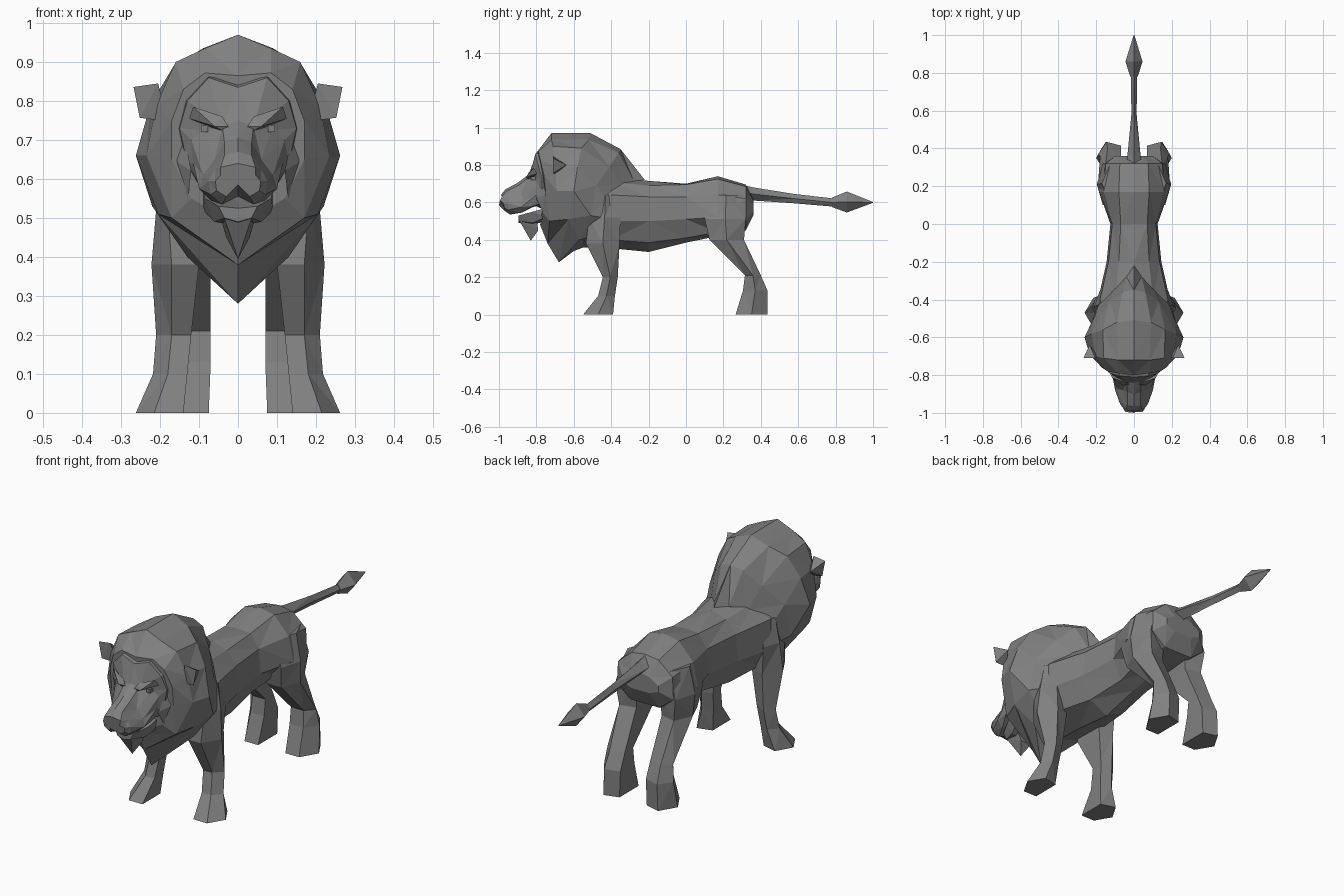
import bpy, bmesh
from mathutils import Vector

grey = bpy.data.materials.new("stone_grey")
grey.diffuse_color = (0.22, 0.22, 0.22, 1)


def finish(name, bm):
    bmesh.ops.remove_doubles(bm, verts=bm.verts, dist=0.0005)
    bmesh.ops.triangulate(bm, faces=[f for f in bm.faces if len(f.verts) == 4])
    bmesh.ops.recalc_face_normals(bm, faces=bm.faces)
    me = bpy.data.meshes.new(name)
    bm.to_mesh(me)
    bm.free()
    me.materials.append(grey)
    ob = bpy.data.objects.new(name, me)
    bpy.context.collection.objects.link(ob)
    return ob


def loft(name, rings):
    """Skin closed rings of equal length and cap both ends."""
    bm = bmesh.new()
    rows = [[bm.verts.new(p) for p in r] for r in rings]
    n = len(rows[0])
    for a, b in zip(rows, rows[1:]):
        for i in range(n):
            j = (i + 1) % n
            bm.faces.new((a[i], a[j], b[j], b[i]))
    bm.faces.new(rows[0])
    bm.faces.new(rows[-1])
    return finish(name, bm)


def full(half):
    """Mirror a half ring that runs from the top centre to the bottom centre."""
    return half + [(-x, y, z) for x, y, z in half[-2:0:-1]]


def at(y, *xz):
    return full([(x, y, z) for x, z in xz])


def hull(name, pts):
    bm = bmesh.new()
    for p in pts:
        bm.verts.new(p)
    bmesh.ops.convex_hull(bm, input=bm.verts)
    return finish(name, bm)


def pair(build, name, pts):
    for side, s in (("left", 1), ("right", -1)):
        if build is hull:
            hull(f"{side}_{name}", [(s * x, y, z) for x, y, z in pts])
        else:
            loft(f"{side}_{name}", [[(s * x, y, z) for x, y, z in r] for r in pts])


# torso
loft("torso", [
    at(-.55, (0, .74), (.10, .72), (.17, .62), (.18, .50), (.12, .40), (0, .36)),
    at(-.40, (0, .74), (.10, .71), (.18, .64), (.19, .50), (.13, .40), (0, .355)),
    at(-.20, (0, .715), (.08, .69), (.135, .63), (.145, .50), (.10, .385), (0, .335)),
    at(.00, (0, .70), (.07, .695), (.115, .63), (.125, .51), (.08, .41), (0, .385)),
    at(.17, (0, .74), (.08, .725), (.16, .64), (.185, .52), (.10, .44), (0, .42)),
    at(.32, (0, .695), (.075, .685), (.15, .62), (.155, .51), (.08, .45), (0, .45)),
    at(.36, (0, .62), (.05, .61), (.10, .58), (.10, .55), (.05, .53), (0, .53)),
])

# mane, from the point on the back to the rim around the face
loft("mane", [full(r) for r in (
    [(0, -.22, .72), (.04, -.28, .715), (.10, -.34, .69), (.185, -.42, .62),
     (.20, -.45, .52), (.14, -.50, .42), (0, -.52, .37)],
    [(0, -.35, .885), (.06, -.36, .865), (.13, -.41, .79), (.205, -.48, .69),
     (.22, -.51, .53), (.13, -.57, .40), (0, -.60, .34)],
    [(0, -.51, .97), (.09, -.52, .935), (.165, -.56, .89), (.225, -.58, .79),
     (.262, -.60, .66), (.205, -.63, .51), (0, -.68, .28)],
    [(0, -.72, .97), (.085, -.72, .935), (.16, -.71, .90), (.21, -.70, .79),
     (.235, -.69, .66), (.17, -.73, .50), (0, -.74, .38)],
    [(0, -.80, .865), (.085, -.79, .872), (.14, -.78, .83), (.17, -.76, .75),
     (.17, -.75, .65), (.12, -.77, .55), (0, -.78, .48)],
)])

# face and muzzle
loft("face", [full(r) for r in (
    [(0, -.74, .86), (.08, -.74, .87), (.14, -.73, .81), (.16, -.72, .73),
     (.14, -.72, .64), (.10, -.74, .58), (0, -.74, .55)],
    [(0, -.81, .835), (.075, -.805, .86), (.13, -.79, .80), (.15, -.77, .73),
     (.13, -.77, .64), (.10, -.79, .59), (0, -.80, .58)],
    [(0, -.84, .75), (.04, -.84, .735), (.085, -.81, .725), (.12, -.79, .70),
     (.115, -.80, .64), (.10, -.82, .58), (0, -.82, .575)],
    [(0, -.90, .705), (.035, -.89, .695), (.06, -.88, .65), (.09, -.87, .61),
     (.10, -.88, .575), (.07, -.88, .545), (0, -.88, .56)],
    [(0, -.965, .67), (.035, -.96, .66), (.06, -.95, .625), (.075, -.95, .595),
     (.07, -.95, .56), (.04, -.94, .535), (0, -.95, .555)],
    [(0, -.99, .64), (.045, -.985, .63), (.045, -.995, .61), (.058, -.975, .595),
     (.055, -.97, .57), (.03, -.97, .555), (0, -1.0, .585)],
)])

# open lower jaw with the pointed beard
loft("jaw", [
    at(-.75, (0, .57), (.09, .57), (.09, .52), (0, .50)),
    at(-.82, (0, .545), (.085, .55), (.06, .49), (0, .48)),
    at(-.895, (0, .525), (.05, .53), (.035, .50), (0, .49)),
])
hull("beard", [(s * x, y, z) for s in (1, -1) for x, y, z in
               ((.05, -.80, .52), (.035, -.89, .50), (.03, -.79, .45))] + [(0, -.83, .395)])

# brows, eyes, ears and cheek tufts
pair(hull, "brow", [(.025, -.85, .735), (.025, -.84, .715), (.04, -.84, .76), (.115, -.815, .785),
                    (.125, -.795, .755), (.06, -.855, .735), (.09, -.80, .75)])
pair(hull, "eye", [(x, y, z) for x in (.077, .095) for y in (-.828, -.80) for z in (.72, .738)])
pair(hull, "ear", [(.19, -.70, .79), (.205, -.71, .845), (.268, -.71, .836), (.252, -.71, .757),
                   (.20, -.70, .75), (.235, -.64, .80)])
pair(hull, "cheek_tuft", [(.15, -.73, .78), (.18, -.72, .66), (.12, -.80, .62), (.13, -.76, .54),
                          (.14, -.70, .60)])


def leg_ring(z, xi, xm, xo, yf, yb):
    ym = (yf + yb) / 2
    return [(xi, yf, z), (xm, yf, z), (xo, ym, z), (xm, yb, z), (xi, yb - .02, z)]


# legs, from sole to shoulder or hip
pair(loft, "front_leg", [leg_ring(*r) for r in (
    (0, .14, .215, .262, -.55, -.39),
    (.10, .13, .18, .218, -.47, -.38),
    (.20, .12, .17, .21, -.445, -.365),
    (.38, .10, .17, .222, -.535, -.355),
    (.52, .10, .18, .21, -.52, -.35),
    (.64, .10, .16, .19, -.48, -.38),
)])
pair(loft, "hind_leg", [leg_ring(*r) for r in (
    (0, .075, .15, .20, .265, .435),
    (.13, .07, .145, .19, .305, .435),
    (.21, .07, .14, .18, .315, .40),
    (.40, .07, .15, .19, .125, .31),
    (.51, .06, .165, .197, .10, .32),
    (.64, .05, .13, .17, .12, .31),
)])


# tail with arrow-shaped tuft
def tail_ring(y, z, w, h):
    return [(w, y, z), (0, y, z + h), (-w, y, z), (0, y, z - h)]


loft("tail", [tail_ring(*r) for r in (
    (.30, .655, .04, .04), (.36, .645, .035, .035), (.58, .62, .014, .025),
    (.78, .60, .016, .022))])
loft("tail_tuft", [tail_ring(*r) for r in (
    (.78, .60, .02, .025), (.86, .602, .045, .056), (1.0, .60, .002, .002))])
